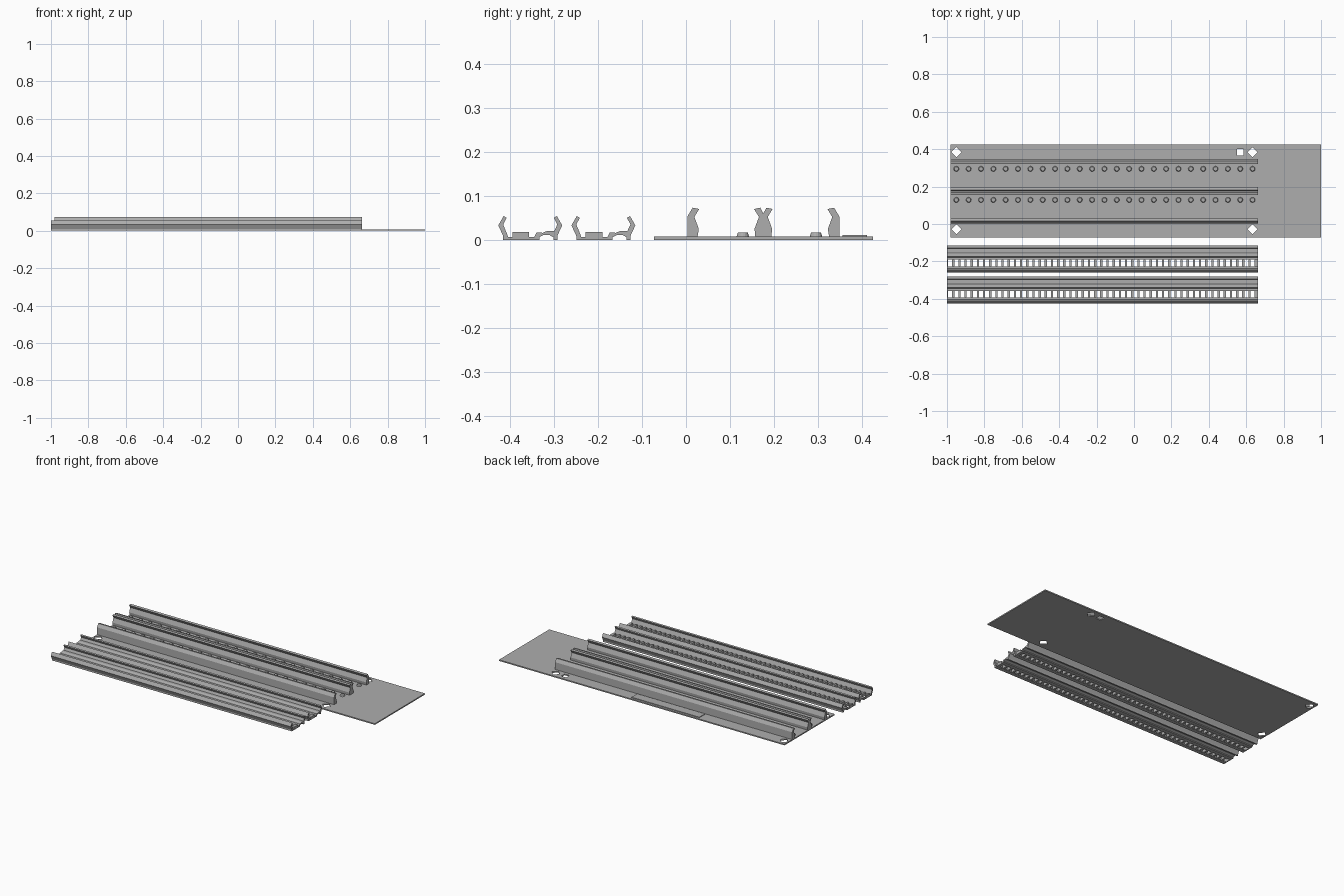
import bpy, bmesh, math

cube = bpy.data.objects.get("Cube")
if cube:
    bpy.data.objects.remove(cube, do_unlink=True)

grey = bpy.data.materials.new("light_grey")
grey.use_nodes = True
grey.diffuse_color = (0.42, 0.42, 0.42, 1)
grey.node_tree.nodes["Principled BSDF"].inputs["Base Color"].default_value = (0.42, 0.42, 0.42, 1)


def finish(bm, name):
    bmesh.ops.recalc_face_normals(bm, faces=bm.faces[:])
    mesh = bpy.data.meshes.new(name)
    bm.to_mesh(mesh)
    bm.free()
    mesh.materials.append(grey)
    obj = bpy.data.objects.new(name, mesh)
    bpy.context.collection.objects.link(obj)
    return obj


def add_prism(bm, profile, x0, x1):
    """Extrude a (y, z) outline along x."""
    face = bm.faces.new([bm.verts.new((x0, y, z)) for y, z in profile])
    new = bmesh.ops.extrude_face_region(bm, geom=[face])["geom"]
    bmesh.ops.translate(bm, verts=[v for v in new if isinstance(v, bmesh.types.BMVert)],
                        vec=(x1 - x0, 0, 0))


def rect(y0, y1, z0, z1):
    return [(y0, z0), (y1, z0), (y1, z1), (y0, z1)]


LEFT, RIGHT = -0.98, 0.664
THICK = 0.0075
PITCH = 0.066

# Base plate with four diamond holes and one square hole
bm = bmesh.new()


def loop(points):
    vs = [bm.verts.new((x, y, 0)) for x, y in points]
    return [bm.edges.new((vs[i], vs[i - 1])) for i in range(len(vs))]


edges = loop([(LEFT, -0.073), (1, -0.073), (1, 0.424), (LEFT, 0.424)])
r = 0.027
for cx, cy in [(-0.95, -0.028), (0.634, -0.028), (-0.95, 0.384), (0.634, 0.384)]:
    edges += loop([(cx - r, cy), (cx, cy - r), (cx + r, cy), (cx, cy + r)])
s = 0.017
edges += loop([(0.568 - s, 0.384 - s), (0.568 + s, 0.384 - s),
               (0.568 + s, 0.384 + s), (0.568 - s, 0.384 + s)])
bmesh.ops.triangle_fill(bm, edges=edges, use_beauty=True)
geo = bmesh.ops.extrude_face_region(bm, geom=bm.faces[:])["geom"]
bmesh.ops.translate(bm, verts=[v for v in geo if isinstance(v, bmesh.types.BMVert)],
                    vec=(0, 0, THICK))
finish(bm, "base_plate")

# Hooked rails: two single ones facing inwards and a double one between them
hook = [(0, 0.005), (0, 0.053), (0.012, 0.073), (0.027, 0.070),
        (0.016, 0.052), (0.026, 0.025), (0.023, 0.005)]
half = [(0.018, 0.005), (0.020, 0.025), (0.010, 0.052), (0.021, 0.070), (0.007, 0.073)]
double = half + [(0, 0.060)] + [(-y, z) for y, z in reversed(half)]
for name, outline, y0, sign in [("front_rail", hook, 0.003, 1), ("middle_rail", double, 0.1755, 1),
                                ("back_rail", hook, 0.348, -1)]:
    bm = bmesh.new()
    add_prism(bm, [(y0 + sign * y, z) for y, z in outline], LEFT, RIGHT)
    finish(bm, name)

# Two rows of tapered pegs
for name, y in [("front_pegs", 0.129), ("back_pegs", 0.295)]:
    bm = bmesh.new()
    for i in range(25):
        cone = bmesh.ops.create_cone(bm, cap_ends=True, segments=16, radius1=0.015,
                                     radius2=0.011, depth=0.012)
        bmesh.ops.translate(bm, verts=cone["verts"], vec=(-0.95 + i * PITCH, y, 0.011))
    finish(bm, name)

# Blank raised panel near the back edge
bm = bmesh.new()
add_prism(bm, rect(0.355, 0.411, 0.006, 0.0115), -0.38, 0.09)
finish(bm, "raised_panel")

# Slotted strips: walled sides joined by a ladder of cross bars
near_side = [(0.011, 0), (0.034, 0), (0.034, 0.007), (0.022, 0.007), (0.020, 0.013),
             (0.011, 0.035), (0.019, 0.050), (0.012, 0.054), (0, 0.033), (0.011, 0.009)]
far_side = [(0.069, 0), (0.093, 0), (0.093, 0.006), (0.103, 0.011), (0.116, 0.011),
            (0.125, 0.006), (0.125, 0), (0.134, 0), (0.134, 0.009), (0.145, 0.033),
            (0.133, 0.054), (0.126, 0.050), (0.134, 0.035), (0.127, 0.020),
            (0.110, 0.020), (0.101, 0.016), (0.087, 0.017), (0.082, 0.007), (0.069, 0.007)]
for name, y0 in [("front_strip", -0.426), ("rear_strip", -0.260)]:
    bm = bmesh.new()
    for outline in (near_side, far_side):
        add_prism(bm, [(y0 + y, z) for y, z in outline], -1, RIGHT)
    for i in range(51):
        x = -0.95 + (i - 1.5) * PITCH / 2
        x0, x1 = max(x - 0.006, -1), (RIGHT if i == 50 else x + 0.006)
        add_prism(bm, rect(y0 + 0.032, y0 + 0.070, 0, 0.018), x0, x1)
    finish(bm, name)
